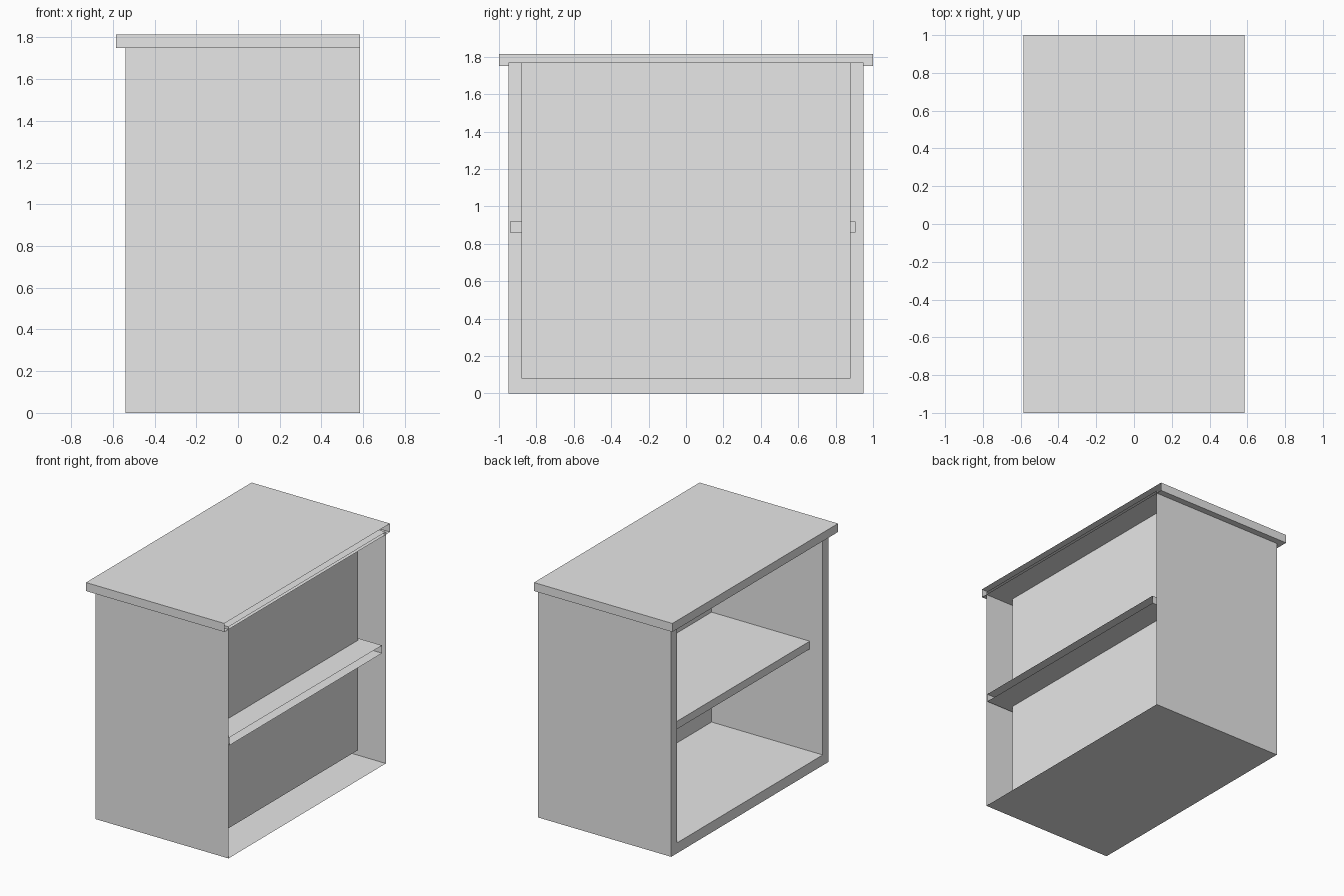
import bpy, bmesh
from mathutils import Vector

cube = bpy.data.objects.get("Cube")
if cube:
    bpy.data.objects.remove(cube, do_unlink=True)

grey = bpy.data.materials.new("plain_grey")
grey.use_nodes = True
grey.diffuse_color = (0.8, 0.8, 0.8, 1)
grey.node_tree.nodes["Principled BSDF"].inputs["Base Color"].default_value = (0.8, 0.8, 0.8, 1)

SIDES = {"left": (1, 0, 0), "right": (-1, 0, 0), "front": (0, -1, 0),
         "back": (0, 1, 0), "top": (0, 0, 1), "bottom": (0, 0, -1)}


def add_box(bm, low, high, missing=(), inward=False):
    """Axis-aligned box shell without the named sides."""
    low, high = Vector(low), Vector(high)
    verts = bmesh.ops.create_cube(bm, size=1)["verts"]
    faces = list({f for v in verts for f in v.link_faces})
    for f in faces:
        f.normal_update()
    drop = [f for f in faces
            if any(f.normal.dot(Vector(SIDES[s])) > 0.9 for s in missing)]
    keep = [f for f in faces if f not in drop]
    for v in verts:
        v.co = Vector([(a + b) / 2 + c * (b - a) for a, b, c in zip(low, high, v.co)])
    if inward:
        bmesh.ops.reverse_faces(bm, faces=keep)
    bmesh.ops.delete(bm, geom=drop, context="FACES")


def finish(name, bm):
    mesh = bpy.data.meshes.new(name)
    bm.to_mesh(mesh)
    bm.free()
    mesh.materials.append(grey)
    obj = bpy.data.objects.new(name, mesh)
    bpy.context.collection.objects.link(obj)
    return obj


OPEN_X, WALL_X, BACK_X = -0.54, 0.585, 0.40
OUT_Y, IN_Y, FLOOR, BODY_TOP = 0.95, 0.88, 0.08, 1.77

# Cabinet body: outer shell, recessed compartment and the rim joining them
bm = bmesh.new()
add_box(bm, (OPEN_X, -OUT_Y, 0), (WALL_X, OUT_Y, BODY_TOP), missing=("left", "right"))
add_box(bm, (OPEN_X, -IN_Y, FLOOR), (BACK_X, IN_Y, BODY_TOP),
        missing=("right", "top"), inward=True)
for y0, y1, z0, z1 in ((-OUT_Y, -IN_Y, FLOOR, BODY_TOP), (IN_Y, OUT_Y, FLOOR, BODY_TOP),
                       (-OUT_Y, OUT_Y, 0, FLOOR)):
    corners = ((y0, z0), (y0, z1), (y1, z1), (y1, z0))
    bm.faces.new([bm.verts.new((OPEN_X, y, z)) for y, z in corners])
bmesh.ops.remove_doubles(bm, verts=bm.verts[:], dist=0.0001)
finish("cabinet_body", bm)

# Shelf running through the compartment, open at the wall side
bm = bmesh.new()
add_box(bm, (-0.43, -0.94, 0.86), (WALL_X, 0.905, 0.92), missing=("left",))
finish("shelf", bm)

# Overhanging top, open at the wall side
bm = bmesh.new()
add_box(bm, (-0.585, -1, 1.75), (WALL_X, 1, 1.815), missing=("left",))
finish("counter_top", bm)
